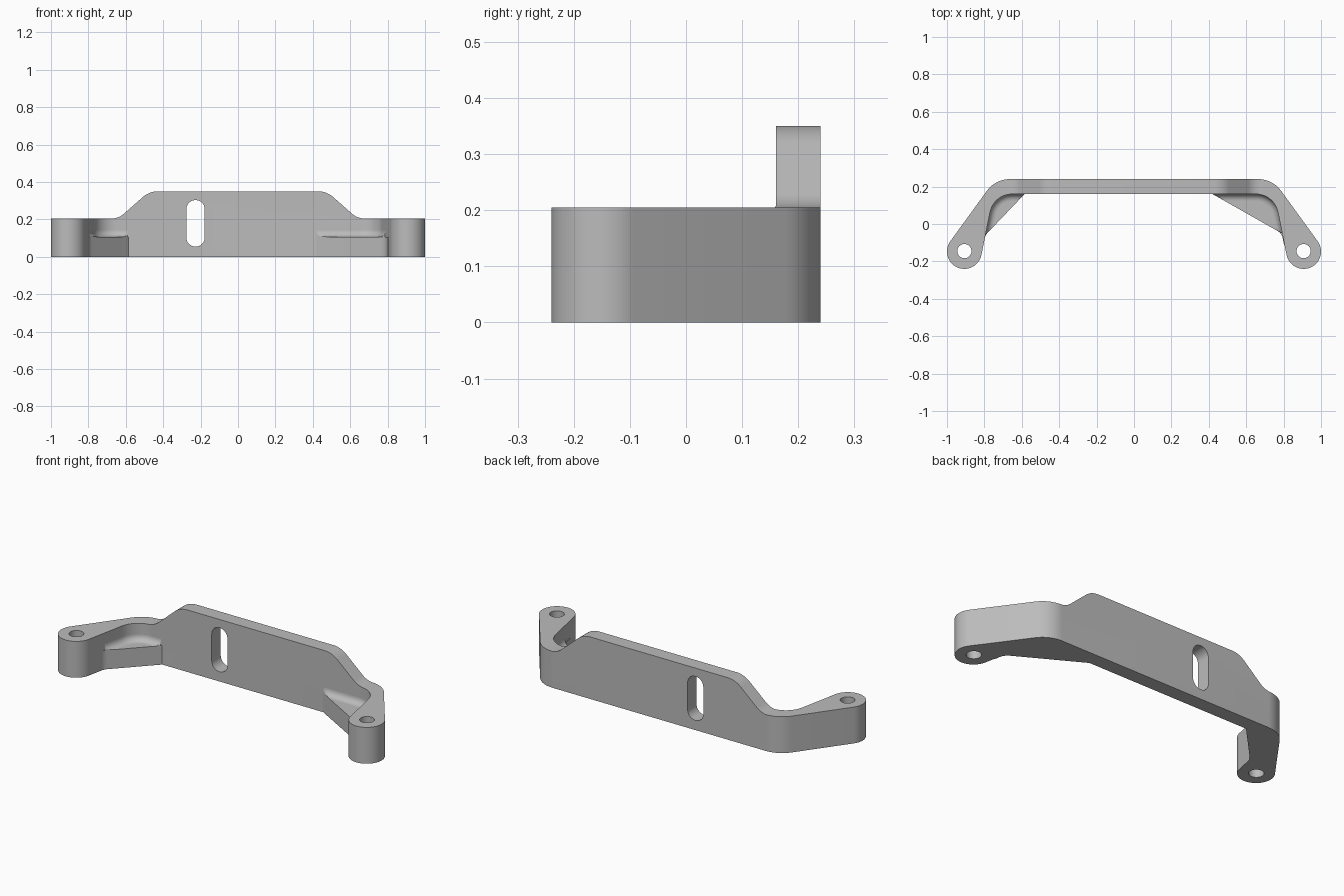
import bpy, bmesh, math
from mathutils import Vector

scene = bpy.context.scene
if "Cube" in bpy.data.objects:
    bpy.data.objects.remove(bpy.data.objects["Cube"], do_unlink=True)

# Single material
grey = bpy.data.materials.new("light grey")
grey.use_nodes = True
grey.diffuse_color = (0.5, 0.5, 0.5, 1)
grey.node_tree.nodes["Principled BSDF"].inputs["Base Color"].default_value = (0.5, 0.5, 0.5, 1)


def rounded(corners, steps=10):
    """Polygon points from (x, y, radius) corners; radius 0 stays sharp."""
    pts = []
    for i, (x, y, r) in enumerate(corners):
        p = Vector((x, y))
        if r == 0:
            pts.append(p)
            continue
        a = (Vector(corners[i - 1][:2]) - p).normalized()
        b = (Vector(corners[(i + 1) % len(corners)][:2]) - p).normalized()
        half = a.angle(b) / 2
        centre = p + (a + b).normalized() * r / math.sin(half)
        start = p + a * r / math.tan(half) - centre
        end = p + b * r / math.tan(half) - centre
        sweep = math.pi - 2 * half
        for k in range(steps + 1):
            t = k / steps
            v = start * math.sin((1 - t) * sweep) + end * math.sin(t * sweep)
            pts.append(centre + v / math.sin(sweep))
    return pts


def add_object(name, bm):
    bmesh.ops.recalc_face_normals(bm, faces=bm.faces)
    mesh = bpy.data.meshes.new(name)
    bm.to_mesh(mesh)
    bm.free()
    mesh.materials.append(grey)
    obj = bpy.data.objects.new(name, mesh)
    scene.collection.objects.link(obj)
    return obj


def prism(name, pts, low, high, along_y=False):
    """Extrude a flat outline along z, or along y for an x-z outline."""
    bm = bmesh.new()
    place = (lambda p: (p[0], low, p[1])) if along_y else (lambda p: (p[0], p[1], low))
    face = bm.faces.new([bm.verts.new(place(p)) for p in pts])
    ext = bmesh.ops.extrude_face_region(bm, geom=[face])
    d = high - low
    bmesh.ops.translate(bm, vec=(0, d, 0) if along_y else (0, 0, d),
                        verts=[g for g in ext["geom"] if isinstance(g, bmesh.types.BMVert)])
    return add_object(name, bm)


def carve(target, cutter, operation):
    mod = target.modifiers.new(cutter.name, "BOOLEAN")
    mod.object, mod.operation, mod.solver = cutter, operation, "EXACT"
    bpy.context.view_layer.objects.active = target
    bpy.ops.object.modifier_apply(modifier=mod.name)
    bpy.data.objects.remove(cutter, do_unlink=True)


def mirror(pts):
    return [Vector((-p[0], p[1])) for p in reversed(pts)]


def circle(x, y, r, a0, a1, n):
    return [Vector((x + r * math.cos(math.radians(a0 + (a1 - a0) * k / n)),
                    y + r * math.sin(math.radians(a0 + (a1 - a0) * k / n)))) for k in range(n + 1)]


# Bracket plan: back corner, round boss, inner corner, then mirrored
BOSS = (-0.907, -0.147)
INNER = (-0.75, 0.16, 0.12)
boss_arc = circle(*BOSS, 0.093, 144, 348.5, 40)
leg_start = tuple(boss_arc[-1]) + (0,)
back = rounded([(0.5, 0.24, 0), (-0.741, 0.24, 0.15), tuple(boss_arc[0]) + (0,)])[1:-1]
inner = rounded([leg_start, INNER, (-0.3, 0.16, 0)])[1:-1]
half_plan = back + boss_arc + inner
bracket = prism("bracket", half_plan + mirror(half_plan), 0, 0.5)

# Raised middle with sloped shoulders
shoulder = rounded([(0, 0.35, 0), (-0.474, 0.35, 0.12), (-0.639, 0.205, 0.1), (-1.2, 0.205, 0)])[1:]
shoulder.append(Vector((-1.2, -0.2)))
carve(bracket, prism("silhouette", shoulder + mirror(shoulder), -0.5, 0.5, True), "INTERSECT")
bm = bmesh.new()
bm.from_mesh(bracket.data)
for v in bm.verts:
    if abs(v.co.z) < 1e-5:
        v.co.z = 0
bm.to_mesh(bracket.data)
bm.free()

# Slot and bolt holes
slot = rounded([(x, z, 0.048) for x, z in ((-0.276, 0.055), (-0.178, 0.055), (-0.178, 0.303), (-0.276, 0.303))])
carve(bracket, prism("slot_cutter", slot, 0, 0.5, True), "DIFFERENCE")
for side in (1, -1):
    hole = circle(BOSS[0] * side, BOSS[1] + 0.002, 0.038, 0, 360, 32)[:-1]
    carve(bracket, prism("hole_cutter", hole, -0.2, 0.6), "DIFFERENCE")

# Corner gussets with a hollow fillet against the inner walls
TOP, FILLET = 0.107, 0.035


def gusset(name, side, wall_end, leg_end):
    flip = lambda pts: pts if side < 0 else mirror(pts)
    x, y = leg_end
    outline = rounded([wall_end + (0,), (wall_end[0], 0.18, 0), (-0.74, 0.18, 0.05), (-0.81, 0.0, 0),
                       (x - 0.02, y - 0.06, 0), (x - 0.012, y - 0.06, 0), (x, y, 0.06)])
    prism(name, flip(outline), 0, TOP)

    edge = (Vector(wall_end) - Vector(leg_end)).normalized()
    inward = Vector((-edge.y, edge.x))
    path = [Vector(leg_start[:2])] + inner + [Vector((-0.3, 0.16))]
    bm, rows = bmesh.new(), []
    for a, b in zip(path, path[1:]):
        count = max(1, int((b - a).length / 0.01))
        t = (b - a).normalized()
        normal = Vector((t.y, -t.x))
        for k in range(count):
            p = a.lerp(b, k / count)
            room = (p - Vector(wall_end)).dot(inward) / max(1e-4, -normal.dot(inward))
            if room <= 0:
                continue
            row = []
            for j in range(9):
                ang = math.pi / 2 * j / 8
                q = p + normal * min(FILLET * (1 - math.cos(ang)), room)
                row.append(bm.verts.new((-side * q.x, q.y, TOP + FILLET * (1 - math.sin(ang)))))
            rows.append(row)
    for r0, r1 in zip(rows, rows[1:]):
        for j in range(8):
            bm.faces.new((r0[j], r0[j + 1], r1[j + 1], r1[j]))
    strip = add_object(name + "_fillet", bm)
    if sum(f.normal.z for f in strip.data.polygons) < 0:
        strip.data.flip_normals()


gusset("right_gusset", -1, (-0.585, 0.16), (-0.795, -0.06))
gusset("left_gusset", 1, (-0.42, 0.16), (-0.79, -0.05))

# Smooth rounded walls, crisp edges
for obj in scene.objects:
    obj.select_set(obj.type == "MESH")
bpy.context.view_layer.objects.active = bracket
bpy.ops.object.shade_smooth_by_angle(angle=math.radians(30))
